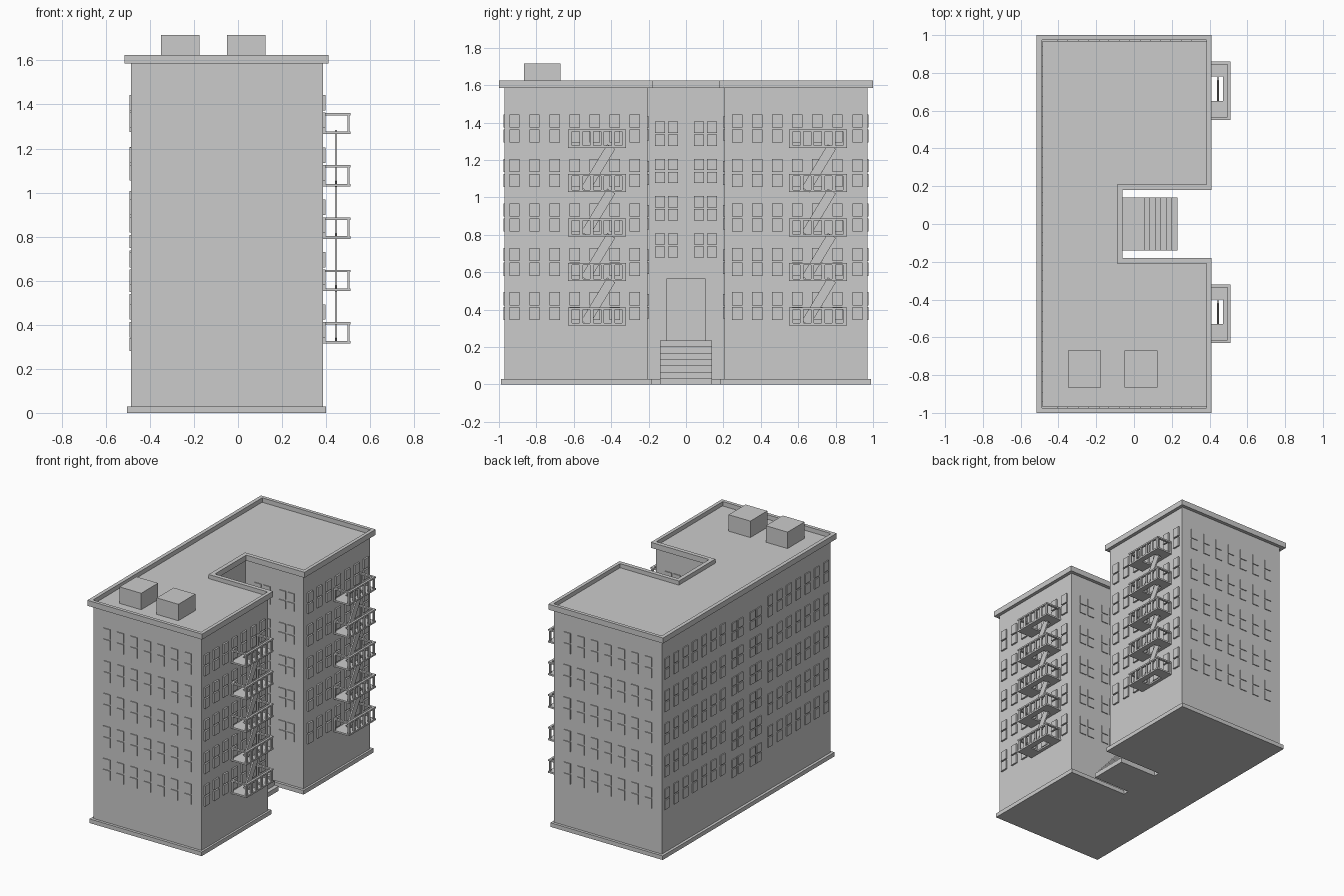
import bpy
import bmesh
from mathutils import Matrix, Vector

if "Cube" in bpy.data.objects:
    bpy.data.objects.remove(bpy.data.objects["Cube"])


def finish(name, bm):
    bmesh.ops.recalc_face_normals(bm, faces=bm.faces)
    mesh = bpy.data.meshes.new(name)
    bm.to_mesh(mesh)
    bm.free()
    obj = bpy.data.objects.new(name, mesh)
    bpy.context.collection.objects.link(obj)
    return obj


def add_box(bm, x, y, z):
    """Add a box given its (min, max) range on each axis."""
    size = [b - a for a, b in (x, y, z)]
    centre = [(a + b) / 2 for a, b in (x, y, z)]
    matrix = Matrix.Translation(centre) @ Matrix.Diagonal((*size, 1))
    bmesh.ops.create_cube(bm, size=1, matrix=matrix)


def boxes(name, ranges):
    bm = bmesh.new()
    for r in ranges:
        add_box(bm, *r)
    return finish(name, bm)


def u_outline(back, front, side, notch_side, notch_back):
    half = [(back, side), (front, side), (front, notch_side), (notch_back, notch_side)]
    return half + [(x, -y) for x, y in reversed(half)]


def prism(name, outline, z0, z1):
    bm = bmesh.new()
    face = bm.faces.new([bm.verts.new((x, y, z0)) for x, y in outline])
    top = bmesh.ops.extrude_face_region(bm, geom=[face])["geom"]
    verts = [v for v in top if isinstance(v, bmesh.types.BMVert)]
    bmesh.ops.translate(bm, verts=verts, vec=(0, 0, z1 - z0))
    return finish(name, bm)


def ring(name, outer, inner, z0, z1):
    bm = bmesh.new()
    loops = [[bm.verts.new((x, y, z)) for x, y in line]
             for line, z in ((outer, z0), (outer, z1), (inner, z1), (inner, z0))]
    n = len(outer)
    for k in range(4):
        a, b = loops[k], loops[(k + 1) % 4]
        for i in range(n):
            j = (i + 1) % n
            bm.faces.new((a[i], a[j], b[j], b[i]))
    return finish(name, bm)


BACK, FRONT, SIDE = -0.485, 0.385, 0.97
NOTCH_SIDE, NOTCH_BACK = 0.205, -0.085

# Building shell, plinth and parapet
walls = u_outline(BACK, FRONT, SIDE, NOTCH_SIDE, NOTCH_BACK)
prism("building_walls", walls, 0.0, 1.595)
prism("plinth", u_outline(-0.505, 0.40, 0.99, 0.185, -0.065), 0.0, 0.03)
ring("parapet", u_outline(-0.515, 0.41, 1.0, 0.18, -0.06),
     u_outline(-0.487, 0.385, 0.975, 0.21, -0.09), 1.585, 1.625)

# Rooftop units
for i, x in enumerate((-0.35, -0.05)):
    boxes(f"roof_unit_{i + 1}", [((x, x + 0.175), (-0.865, -0.67), (1.59, 1.715))])

# Windows
ROWS = [0.418 + 0.2375 * i for i in range(5)]
MIDDLE_ROWS = [0.345 + 0.199 * i for i in range(6)]
COLUMNS = [0.107 * (i - 3) for i in range(7)]


def windows(name, axis, wall, depth, columns, rows, double=False):
    """Two-sash windows on a wall facing along axis; depth is signed."""
    offsets = (-0.035, 0.035) if double else (0,)
    pane_h = 0.06 if double else 0.07
    gap = 0.035 if double else 0.04
    span = tuple(sorted((wall - depth, wall + depth)))
    panes = []
    for c in columns:
        for o in offsets:
            across = (c + o - 0.027, c + o + 0.027)
            for r in rows:
                for z in (r - gap, r + gap):
                    up = (z - pane_h / 2, z + pane_h / 2)
                    panes.append((span, across, up) if axis == "x" else (across, span, up))
    return boxes(name, panes)


wing_columns = [s * 0.595 + c for s in (-1, 1) for c in COLUMNS]
windows("escape_side_windows", "x", FRONT, 0.012, wing_columns, ROWS)
windows("rear_windows", "x", BACK, -0.007, wing_columns, ROWS)
windows("rear_stairwell_windows", "x", BACK, -0.007, (-0.105, 0.105), MIDDLE_ROWS, True)
windows("courtyard_windows", "x", NOTCH_BACK, 0.01, (-0.105, 0.105), MIDDLE_ROWS[2:], True)
for s, label in ((-1, "right"), (1, "left")):
    end_columns = [c * 1.02 - 0.05 for c in COLUMNS]
    windows(f"{label}_end_windows", "y", s * SIDE, s * 0.006, end_columns, ROWS)
    windows(f"{label}_courtyard_side_windows", "y", s * NOTCH_SIDE, -s * 0.006,
            (0.055, 0.25), ROWS, True)

# Entrance door and steps
boxes("entrance_door", [((-0.09, -0.075), (-0.105, 0.105), (0.235, 0.565))])
STEPS, TREAD, RISE = 7, 0.029, 0.235 / 7
profile = [(-0.085, 0.0), (0.23, 0.0)]
for i in range(STEPS):
    x = 0.23 - i * TREAD
    profile += [(x, (i + 1) * RISE), (x - TREAD, (i + 1) * RISE)]
profile[-1] = (-0.085, STEPS * RISE)
bm = bmesh.new()
rings = [[bm.verts.new((x, y, z)) for x, z in profile] for y in (-0.14, 0.14)]
for r in rings:
    bm.faces.new(r)
for i in range(len(profile)):
    j = (i + 1) % len(profile)
    bm.faces.new((rings[0][i], rings[0][j], rings[1][j], rings[1][i]))
bmesh.ops.remove_doubles(bm, verts=bm.verts, dist=0.0001)
finish("entrance_steps", bm)


# Fire escapes
def fire_escape(label, y0):
    outer, y1 = 0.51, y0 + 0.31
    hole_x, hole_y = (0.41, 0.47), (y0 + 0.1, y0 + 0.23)
    levels = [0.315 + 0.2375 * i for i in range(5)]
    floors, rails, posts = [], [], []
    for z in levels:
        slab = (z, z + 0.012)
        floors += [((FRONT, hole_x[0]), (y0, y1), slab),
                   ((hole_x[1], outer), (y0, y1), slab),
                   (hole_x, (y0, hole_y[0]), slab),
                   (hole_x, (hole_y[1], y1), slab)]
        bar = (z + 0.086, z + 0.097)
        rails += [((outer - 0.016, outer), (y0, y1), bar),
                  ((FRONT, outer - 0.016), (y0, y0 + 0.016), bar),
                  ((FRONT, outer - 0.016), (y1 - 0.016, y1), bar)]
        tall = (z + 0.01, z + 0.088)
        for i in range(6):
            y = y0 + 0.012 + i * 0.0572
            posts.append(((outer - 0.013, outer - 0.003), (y - 0.009, y + 0.009), tall))
        for y in (y0 + 0.003, y1 - 0.013):
            posts.append(((FRONT, FRONT + 0.012), (y, y + 0.01), tall))
    boxes(f"{label}_escape_floors", floors)
    boxes(f"{label}_escape_rails", rails)
    boxes(f"{label}_escape_posts", posts)

    # Sloping flights between neighbouring floors
    bm = bmesh.new()
    for low, high in zip(levels, levels[1:]):
        a = Vector((0.445, y0 + 0.09, low + 0.012))
        b = Vector((0.445, hole_y[1], high + 0.006))
        run = b - a
        tilt = run.to_track_quat("Y", "X").to_matrix().to_4x4()
        matrix = Matrix.Translation((a + b) / 2) @ tilt
        bmesh.ops.create_cube(bm, size=1, matrix=matrix @ Matrix.Diagonal(
            (0.05, run.length, 0.01, 1)))
    finish(f"{label}_escape_flights", bm)


fire_escape("right", -0.63)
fire_escape("left", 0.55)
